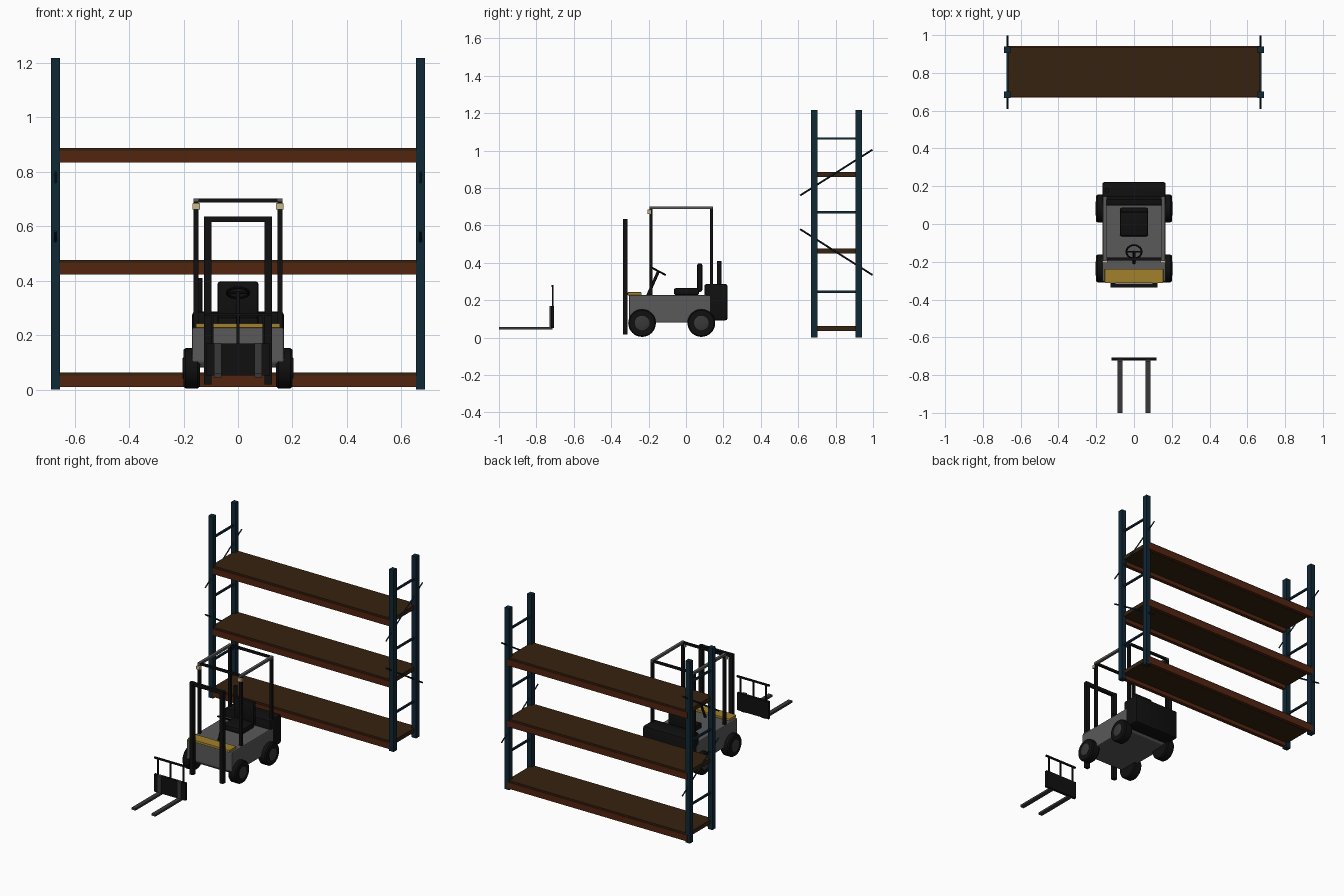
import bpy, bmesh, math
from mathutils import Vector

if "Cube" in bpy.data.objects:
    bpy.data.objects.remove(bpy.data.objects["Cube"])


def mat(name, rgb):
    m = bpy.data.materials.new(name)
    m.diffuse_color = (*rgb, 1)
    m.use_nodes = True
    m.node_tree.nodes["Principled BSDF"].inputs["Base Color"].default_value = m.diffuse_color
    return m


NAVY = mat("navy_steel", (0.005, 0.021, 0.036))
RUST = mat("rust_beam", (0.085, 0.018, 0.005))
WOOD = mat("dark_wood", (0.036, 0.016, 0.005))
BLACK = mat("black", (0.005, 0.005, 0.005))
GREY = mat("body_grey", (0.10, 0.10, 0.10))
FORK = mat("dark_grey", (0.04, 0.04, 0.04))
YELLOW = mat("yellow", (0.36, 0.22, 0.025))
CREAM = mat("lamp_cream", (0.60, 0.48, 0.27))


def finish(name, bm, m):
    bmesh.ops.recalc_face_normals(bm, faces=bm.faces)
    me = bpy.data.meshes.new(name)
    bm.to_mesh(me)
    bm.free()
    o = bpy.data.objects.new(name, me)
    bpy.context.collection.objects.link(o)
    me.materials.append(m)
    return o


def box(name, m, x, y, z, bevel=0):
    """Box from its (min, max) extent on each axis."""
    bm = bmesh.new()
    bmesh.ops.create_cube(bm, size=1)
    for v in bm.verts:
        v.co = [(a + b) / 2 + c * (b - a) for c, (a, b) in zip(v.co, (x, y, z))]
    if bevel:
        bmesh.ops.bevel(bm, geom=bm.edges[:], offset=bevel, segments=2,
                        profile=0.5, affect='EDGES')
    return finish(name, bm, m)


def pair(name, m, x, y, z, bevel=0):
    box(name + "_right", m, x, y, z, bevel)
    box(name + "_left", m, (-x[1], -x[0]), y, z, bevel)


def rod(name, m, a, b, r, sides=12):
    a, b = Vector(a), Vector(b)
    bm = bmesh.new()
    bmesh.ops.create_cone(bm, cap_ends=True, segments=sides, radius1=r,
                          radius2=r, depth=(b - a).length)
    rot = (b - a).to_track_quat('Z', 'Y').to_matrix()
    for v in bm.verts:
        v.co = rot @ v.co + (a + b) / 2
    return finish(name, bm, m)


def smooth(o):
    bpy.ops.object.select_all(action='DESELECT')
    o.select_set(True)
    bpy.context.view_layer.objects.active = o
    bpy.ops.object.shade_smooth_by_angle(angle=math.radians(35))


def lathe_x(name, profile, m, centre, sign, n=32):
    """Spin (x offset, radius) points about an axis along x."""
    bm = bmesh.new()
    rings = []
    for px, r in profile:
        rings.append([bm.verts.new((centre[0] + sign * px,
                                    centre[1] + r * math.cos(2 * math.pi * i / n),
                                    centre[2] + r * math.sin(2 * math.pi * i / n)))
                      for i in range(n)])
    for p, q in zip(rings, rings[1:]):
        for i in range(n):
            bm.faces.new((p[i], p[(i + 1) % n], q[(i + 1) % n], q[i]))
    bm.faces.new(rings[0])
    bm.faces.new(rings[-1])
    o = finish(name, bm, m)
    smooth(o)
    return o


# Storage rack: uprights, end-frame braces
for y0, end in ((0.667, "front"), (0.905, "back")):
    pair("rack_upright_" + end, NAVY, (0.653, 0.687), (y0, y0 + 0.035), (0, 1.217))
for i, z in enumerate((0.245, 0.67, 1.065)):
    pair(f"rack_brace_{i}", NAVY, (0.664, 0.676), (0.69, 0.92), (z - 0.006, z + 0.006))
for side, s in (("right", 1), ("left", -1)):
    x = s * 0.67
    rod("rack_diagonal_upper_" + side, NAVY, (x, 0.61, 0.76), (x, 0.997, 1.005), 0.005, 4)
    rod("rack_diagonal_lower_" + side, NAVY, (x, 0.61, 0.58), (x, 0.997, 0.335), 0.005, 4)

# Shelves: wooden deck between rust beams
for i, z in enumerate((0.01, 0.423, 0.833)):
    box(f"shelf_deck_{i}", WOOD, (-0.67, 0.67), (0.674, 0.938), (z + 0.026, z + 0.053))
    for y0, end in ((0.669, "front"), (0.918, "back")):
        box(f"shelf_beam_{end}_{i}", RUST, (-0.668, 0.668), (y0, y0 + 0.024), (z, z + 0.042))

# Truck chassis: side profile stretched across, edges softened
profile = [(-0.29, 0.08), (-0.305, 0.10), (-0.305, 0.228), (0.135, 0.228),
           (0.135, 0.10), (0.115, 0.08)]
bm = bmesh.new()
ring = [[bm.verts.new((x, y, z)) for y, z in profile] for x in (-0.168, 0.168)]
for i in range(6):
    j = (i + 1) % 6
    bm.faces.new((ring[0][i], ring[0][j], ring[1][j], ring[1][i]))
for r in ring:
    bm.faces.new(r)
bmesh.ops.recalc_face_normals(bm, faces=bm.faces)
bmesh.ops.bevel(bm, geom=bm.edges[:], offset=0.006, segments=2, profile=0.5, affect='EDGES')
finish("chassis", bm, GREY)
box("dash_panel", YELLOW, (-0.155, 0.155), (-0.312, -0.238), (0.226, 0.243), 0.003)
smooth(box("counterweight", BLACK, (-0.168, 0.168), (0.098, 0.222), (0.092, 0.287), 0.012))
smooth(box("seat_cushion", BLACK, (-0.075, 0.075), (-0.065, 0.07), (0.228, 0.265), 0.01))
smooth(box("seat_back", BLACK, (-0.075, 0.075), (0.06, 0.087), (0.245, 0.397), 0.01))
rod("exhaust_pipe", BLACK, (-0.143, 0.178, 0.27), (-0.143, 0.178, 0.41), 0.012, 16)

# Wheels: tyre with a raised grey hub
TYRE = [(-0.03, 0.04), (-0.03, 0.068), (-0.022, 0.074), (0.022, 0.074),
        (0.03, 0.068), (0.03, 0.04)]
HUB = [(-0.028, 0.039), (0.032, 0.039), (0.034, 0.034)]
for side, s in (("right", 1), ("left", -1)):
    for end, y in (("front", -0.235), ("rear", 0.082)):
        c = (s * 0.17, y, 0.078)
        lathe_x(f"tyre_{end}_{side}", TYRE, BLACK, c, s)
        lathe_x(f"hub_{end}_{side}", HUB, FORK, c, s)

# Overhead guard and headlamps
pair("guard_front_post", BLACK, (0.145, 0.163), (-0.195, -0.178), (0.22, 0.69))
pair("guard_rear_post", BLACK, (0.145, 0.163), (0.128, 0.145), (0.22, 0.69))
pair("guard_side_rail", GREY, (0.145, 0.163), (-0.195, 0.145), (0.687, 0.702))
box("guard_front_bar", BLACK, (-0.145, 0.145), (-0.193, -0.178), (0.687, 0.701))
box("guard_rear_bar", BLACK, (-0.145, 0.145), (0.13, 0.145), (0.687, 0.701))
pair("headlamp", CREAM, (0.139, 0.167), (-0.207, -0.186), (0.66, 0.684), 0.003)

# Steering column and tilted wheel ring
smooth(rod("steering_column", BLACK, (0, -0.205, 0.225), (0, -0.148, 0.353), 0.008))
bm = bmesh.new()
N, M = 28, 8
tilt = math.radians(-28)
grid = []
for i in range(N):
    a = 2 * math.pi * i / N
    row = []
    for j in range(M):
        b = 2 * math.pi * j / M
        r = 0.04 + 0.005 * math.cos(b)
        x, y, z = r * math.cos(a), r * math.sin(a), 0.005 * math.sin(b)
        row.append(bm.verts.new((x, -0.147 + y * math.cos(tilt) - z * math.sin(tilt),
                                 0.355 + y * math.sin(tilt) + z * math.cos(tilt))))
    grid.append(row)
for i in range(N):
    for j in range(M):
        k, l = (i + 1) % N, (j + 1) % M
        bm.faces.new((grid[i][j], grid[k][j], grid[k][l], grid[i][l]))
smooth(finish("steering_wheel", bm, BLACK))
rod("steering_spoke", BLACK, (-0.04, -0.147, 0.355), (0.04, -0.147, 0.355), 0.004, 8)

# Mast
pair("mast_rail", BLACK, (0.097, 0.125), (-0.337, -0.313), (0.018, 0.635))
box("mast_top_bar", BLACK, (-0.097, 0.097), (-0.335, -0.315), (0.614, 0.635))

# Detached fork carriage with load guard
box("carriage_plate", BLACK, (-0.118, 0.118), (-0.723, -0.706), (0.052, 0.168))
for i, x in enumerate((-0.095, 0, 0.095)):
    box(f"load_guard_bar_{i}", BLACK, (x - 0.005, x + 0.005), (-0.717, -0.709), (0.165, 0.272))
box("load_guard_top", BLACK, (-0.12, 0.12), (-0.718, -0.708), (0.27, 0.281))
pair("fork_blade", FORK, (0.06, 0.088), (-1.0, -0.715), (0.044, 0.058))
pair("fork_shank", FORK, (0.06, 0.088), (-0.731, -0.715), (0.044, 0.17))
